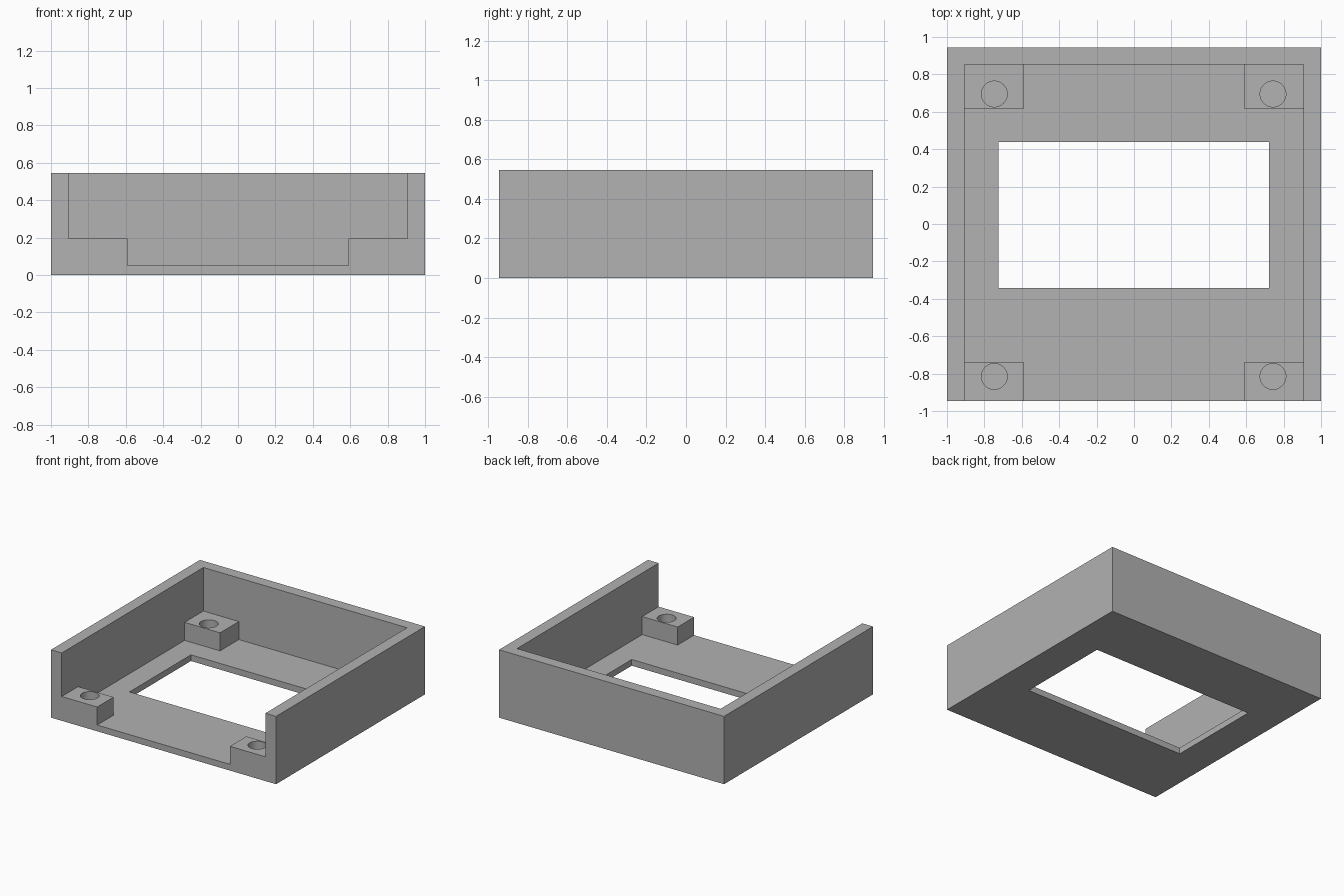
import bpy
import bmesh
from mathutils import Matrix

if "Cube" in bpy.data.objects:
    bpy.data.objects.remove(bpy.data.objects["Cube"], do_unlink=True)

HEIGHT, FLOOR, POST_TOP = 0.545, 0.05, 0.195
DEPTH, WALL_X, WALL_Y = 0.945, 0.905, 0.853
OVER = 1.2  # how far open cuts run past the body

grey = bpy.data.materials.new("plain grey")
grey.use_nodes = True
grey.diffuse_color = (0.445, 0.445, 0.445, 1)
grey.node_tree.nodes["Principled BSDF"].inputs["Base Color"].default_value = grey.diffuse_color


def finish(name, bm):
    mesh = bpy.data.meshes.new(name)
    bm.to_mesh(mesh)
    bm.free()
    mesh.materials.append(grey)
    obj = bpy.data.objects.new(name, mesh)
    bpy.context.collection.objects.link(obj)
    return obj


def box(name, x0, x1, y0, y1, z0, z1):
    bm = bmesh.new()
    place = Matrix.Translation(((x0 + x1) / 2, (y0 + y1) / 2, (z0 + z1) / 2))
    size = Matrix.Diagonal((x1 - x0, y1 - y0, z1 - z0, 1))
    bmesh.ops.create_cube(bm, size=1, matrix=place @ size)
    return finish(name, bm)


def cylinder(name, x, y, radius, z0, z1):
    bm = bmesh.new()
    bmesh.ops.create_cone(bm, cap_ends=True, segments=48, radius1=radius, radius2=radius,
                          depth=z1 - z0, matrix=Matrix.Translation((x, y, (z0 + z1) / 2)))
    return finish(name, bm)


def cut(body, cutter):
    cutter.hide_render = True
    mod = body.modifiers.new("cut", "BOOLEAN")
    mod.operation, mod.solver, mod.object = "DIFFERENCE", "EXACT", cutter
    bpy.context.view_layer.objects.active = body
    bpy.ops.object.modifier_apply(modifier=mod.name)
    bpy.data.objects.remove(cutter, do_unlink=True)


# Solid block that becomes the open-fronted tray
tray = box("tray", -1, 1, -DEPTH, DEPTH, 0, HEIGHT)

# Upper cavity, then two crossing lower cavities that leave the corner posts
cut(tray, box("upper_cavity", -WALL_X, WALL_X, -OVER, WALL_Y, POST_TOP, OVER))
cut(tray, box("long_cavity", -0.59, 0.59, -OVER, WALL_Y, FLOOR, OVER))
cut(tray, box("cross_cavity", -WALL_X, WALL_X, -0.737, 0.615, FLOOR, OVER))

# Window through the floor
cut(tray, box("floor_window", -0.725, 0.722, -0.342, 0.438, -OVER, OVER))

# Screw holes in the corner posts
for x in (-0.747, 0.743):
    for y in (-0.815, 0.695):
        cut(tray, cylinder("screw_hole", x, y, 0.069, FLOOR, OVER))

# Smooth hole walls with sharp edges elsewhere
bpy.ops.object.select_all(action="DESELECT")
tray.select_set(True)
bpy.context.view_layer.objects.active = tray
bpy.ops.object.shade_smooth_by_angle()
